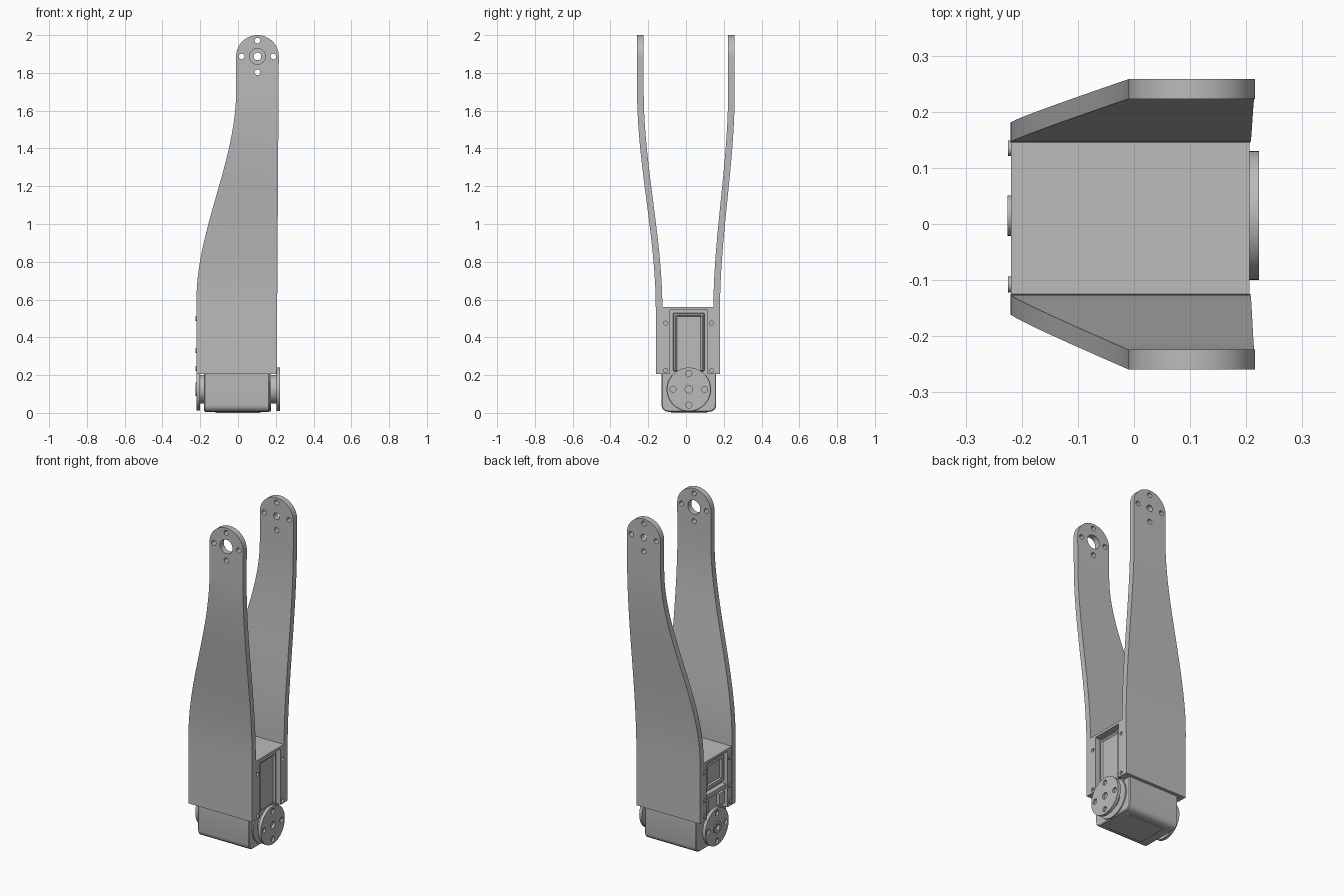
import bpy, bmesh, math
from mathutils import Matrix, Vector

if "Cube" in bpy.data.objects:
    bpy.data.objects.remove(bpy.data.objects["Cube"])

GREY = (0.5, 0.5, 0.5, 1)
metal = bpy.data.materials.new("plain grey")
metal.use_nodes = True
metal.diffuse_color = GREY
metal.node_tree.nodes["Principled BSDF"].inputs["Base Color"].default_value = GREY

CY, CZ = 0.015, 0.125      # output shaft centre
TIP = Vector((0.103, 0, 1.887))
TIP_R = 0.113


def finish(name, bm):
    bmesh.ops.recalc_face_normals(bm, faces=bm.faces)
    mesh = bpy.data.meshes.new(name)
    bm.to_mesh(mesh)
    bm.free()
    ob = bpy.data.objects.new(name, mesh)
    bpy.context.collection.objects.link(ob)
    mesh.materials.append(metal)
    return ob


def select(ob):
    bpy.ops.object.select_all(action='DESELECT')
    ob.select_set(True)
    bpy.context.view_layer.objects.active = ob


def smooth(ob):
    select(ob)
    bpy.ops.object.shade_smooth_by_angle(angle=math.radians(30))


def add_box(bm, lo, hi):
    lo, hi = Vector(lo), Vector(hi)
    size = hi - lo
    m = Matrix.Translation((lo + hi) / 2) @ Matrix.Diagonal((*size, 1))
    return bmesh.ops.create_cube(bm, size=1, matrix=m)["verts"]


def add_rod(bm, axis, centre, r, length, segs=24):
    turn = Matrix.Rotation(math.pi / 2, 4, 'Y' if axis == 'X' else 'X')
    bmesh.ops.create_cone(bm, cap_ends=True, segments=segs, radius1=r, radius2=r,
                          depth=length, matrix=Matrix.Translation(centre) @ turn)


def box(name, lo, hi):
    bm = bmesh.new()
    add_box(bm, lo, hi)
    return finish(name, bm)


def cut(ob, bm):
    cutter = finish("cutter", bm)
    cutter.hide_render = True
    mod = ob.modifiers.new("cut", 'BOOLEAN')
    mod.operation, mod.solver, mod.object = 'DIFFERENCE', 'EXACT', cutter
    select(ob)
    bpy.ops.object.modifier_apply(modifier=mod.name)
    bpy.data.objects.remove(cutter)


def bevel(ob, width, segs=2):
    mod = ob.modifiers.new("bevel", 'BEVEL')
    mod.width, mod.segments = width, segs


def ease(z, a, b):
    t = min(1, max(0, (z - a) / (b - a)))
    return t * t * (3 - 2 * t)


# Curved arms: stacked cross-sections, rounded at the tip
def arm(name, y_low, y_high, thick, hole):
    rows = [0.205, 0.4] + [0.55 + 0.0575 * i for i in range(21)]
    rows += [TIP.z - 0.06, TIP.z]
    rows += [TIP.z + TIP_R * math.sin(math.pi / 2 * i / 16) for i in range(1, 16)]
    rows.append(TIP.z + TIP_R * 0.9995)
    bm = bmesh.new()
    prev = None
    for z in rows:
        if z > TIP.z:
            half = math.sqrt(TIP_R ** 2 - (z - TIP.z) ** 2)
            left, right = TIP.x - half, TIP.x + half
        else:
            left = -0.22 + 0.21 * ease(z, 0.6, 1.7)
            right = 0.205 + 0.011 * (z - 0.205) / (TIP.z - 0.205)
        y = y_low + (y_high - y_low) * ease(z, 0.55, 1.7)
        ring = [bm.verts.new(p) for p in ((left, y, z), (right, y, z),
                                          (right, y + thick, z), (left, y + thick, z))]
        if prev is None:
            bm.faces.new(ring)
        else:
            for i in range(4):
                j = (i + 1) % 4
                bm.faces.new((prev[i], prev[j], ring[j], ring[i]))
        prev = ring
    bm.faces.new(prev)
    ob = finish(name, bm)
    # Bolt circle and shaft hole
    bm = bmesh.new()
    mid = y_high + thick / 2
    add_rod(bm, 'Y', (TIP.x, mid, TIP.z), hole, 0.2, 32)
    for i in range(4):
        a = i * math.pi / 2
        add_rod(bm, 'Y', (TIP.x + 0.084 * math.cos(a), mid, TIP.z + 0.084 * math.sin(a)),
                0.015, 0.2, 16)
    cut(ob, bm)
    smooth(ob)


arm("front_arm", -0.16, -0.259, 0.035, 0.042)
arm("back_arm", 0.145, 0.223, 0.035, 0.02)

# Frame between the arms, with a window through it and screw holes
frame = box("frame", (-0.219, -0.127, 0.205), (0.206, 0.147, 0.56))
bm = bmesh.new()
add_box(bm, (-0.3, -0.085, 0.1), (0.3, 0.115, 0.545))
cut(frame, bm)
bm = bmesh.new()
for y in (-0.108, 0.135):
    for z in (0.225, 0.475):
        add_rod(bm, 'X', (0.206, y, z), 0.011, 0.05, 16)
cut(frame, bm)

# Motor case inside the frame
box("motor_upper_case", (-0.18, -0.086, 0.2), (0.168, 0.116, 0.546))
panel = box("motor_side_panel", (0.16, -0.068, 0.22), (0.19, 0.098, 0.53))
bevel(panel, 0.006, 1)
bm = bmesh.new()
add_box(bm, (0.181, -0.052, 0.2), (0.3, 0.082, 0.515))
cut(panel, bm)

# Rear lid: framed upper panel, cross bar and lower pads
lid = box("motor_rear_panel", (-0.203, -0.075, 0.37), (-0.175, 0.105, 0.53))
bm = bmesh.new()
add_box(bm, (-0.3, -0.055, 0.39), (-0.187, 0.085, 0.51))
cut(lid, bm)
box("rear_cross_bar", (-0.21, -0.085, 0.32), (-0.175, 0.115, 0.345))
for side, y in (("front", -0.06), ("back", 0.09)):
    box(side + "_rear_pad", (-0.2, y - 0.025, 0.23), (-0.175, y + 0.025, 0.3))

# Rear screws
bm = bmesh.new()
for y in (-0.108, 0.135):
    for z in (0.235, 0.33, 0.5):
        add_rod(bm, 'X', (-0.217, y, z), 0.014, 0.015, 16)
smooth(finish("rear_screws", bm))

# Lower case with rounded bottom edges
bm = bmesh.new()
verts = add_box(bm, (-0.18, -0.13, 0.006), (0.166, 0.16, 0.21))
edges = [e for e in bm.edges if all(v.co.z < 0.1 for v in e.verts)
         and abs(e.verts[0].co.x - e.verts[1].co.x) > 0.1]
bmesh.ops.bevel(bm, geom=edges, offset=0.035, segments=4, profile=0.5, affect='EDGES')
lower = finish("motor_lower_case", bm)
bevel(lower, 0.005, 1)
smooth(lower)


# Shaft collars and round output discs on both ends
def disc(name, x0, x1, r, bore):
    bm = bmesh.new()
    add_rod(bm, 'X', ((x0 + x1) / 2, CY, CZ), r, abs(x1 - x0), 48)
    ob = finish(name, bm)
    bm = bmesh.new()
    add_rod(bm, 'X', (x1, CY, CZ), bore, 0.03)
    for i in range(4):
        a = i * math.pi / 2
        add_rod(bm, 'X', (x1, CY + 0.084 * math.cos(a), CZ + 0.084 * math.sin(a)),
                0.016, 0.024, 16)
    cut(ob, bm)
    smooth(ob)


def collar(name, x0, x1, r):
    bm = bmesh.new()
    add_rod(bm, 'X', ((x0 + x1) / 2, CY, CZ), r, abs(x1 - x0), 40)
    smooth(finish(name, bm))


disc("left_output_disc", 0.204, 0.223, 0.115, 0.02)
collar("left_shaft_collar", 0.15, 0.206, 0.075)
collar("left_case_ring", 0.15, 0.174, 0.118)
disc("right_output_disc", -0.2, -0.219, 0.112, 0.03)
collar("right_shaft_collar", -0.17, -0.205, 0.075)

# Hub ring on the right disc
bm = bmesh.new()
add_rod(bm, 'X', (-0.214, CY, CZ), 0.036, 0.022, 32)
hub = finish("right_hub", bm)
bm = bmesh.new()
add_rod(bm, 'X', (-0.225, CY, CZ), 0.018, 0.03)
cut(hub, bm)
smooth(hub)

# Feet strips under the lower case
box("bottom_plate", (-0.12, -0.08, 0), (0.12, 0.11, 0.01))
